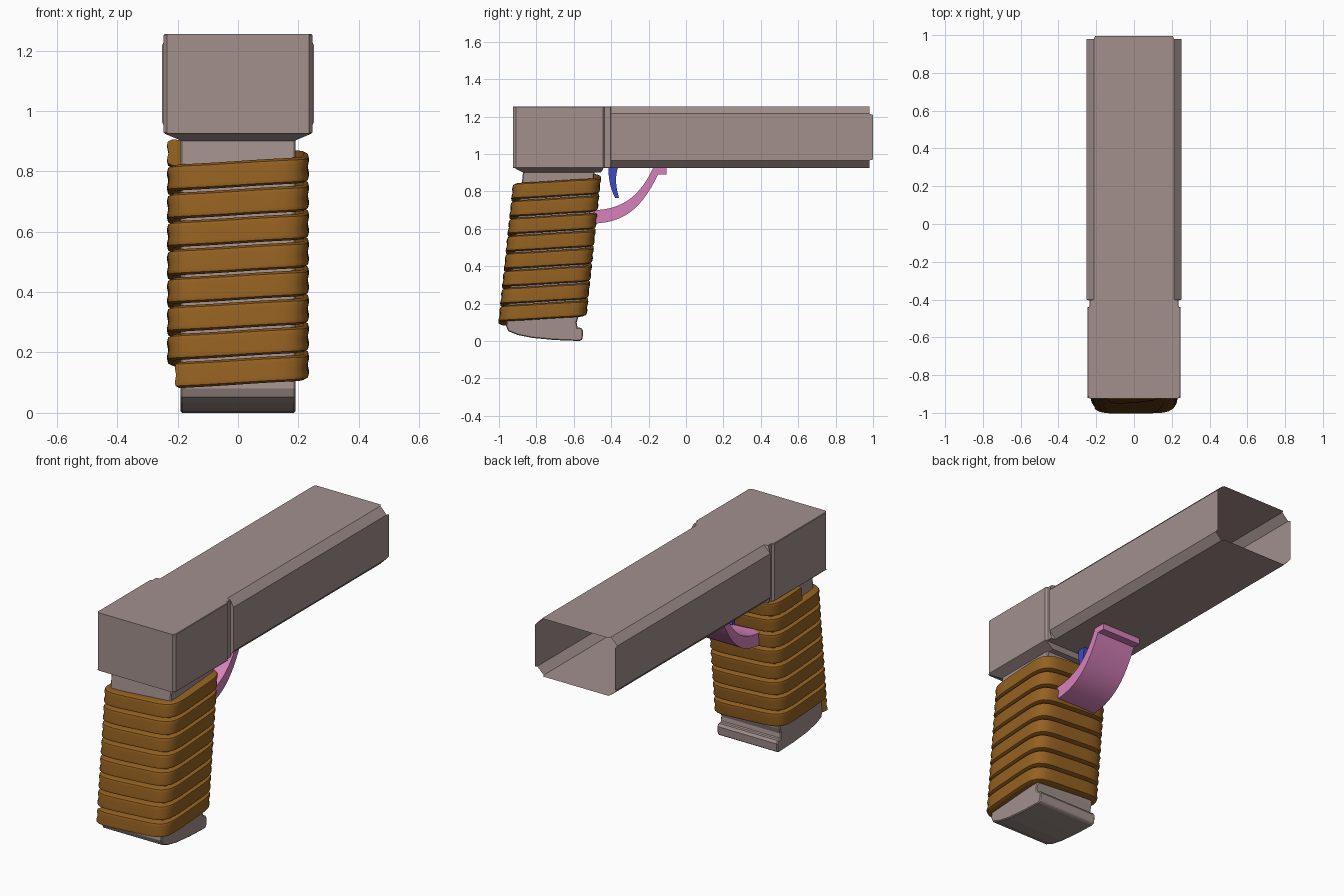
import bpy, bmesh, math

if "Cube" in bpy.data.objects:
    bpy.data.objects.remove(bpy.data.objects["Cube"])


def material(name, rgb):
    m = bpy.data.materials.new(name)
    m.diffuse_color = (*rgb, 1)
    m.use_nodes = True
    m.node_tree.nodes["Principled BSDF"].inputs["Base Color"].default_value = m.diffuse_color
    return m


TAUPE = material("taupe_metal", (0.36, 0.28, 0.27))
BROWN = material("brown_leather", (0.30, 0.12, 0.015))
PINK = material("pink_metal", (0.68, 0.22, 0.50))
BLUE = material("blue_metal", (0.05, 0.07, 0.55))


def make_object(name, bm, mat, smooth=None, fix=True):
    if fix:
        bmesh.ops.recalc_face_normals(bm, faces=bm.faces)
    mesh = bpy.data.meshes.new(name)
    bm.to_mesh(mesh)
    bm.free()
    mesh.materials.append(mat)
    ob = bpy.data.objects.new(name, mesh)
    bpy.context.collection.objects.link(ob)
    if smooth:
        bpy.ops.object.select_all(action='DESELECT')
        ob.select_set(True)
        bpy.context.view_layer.objects.active = ob
        bpy.ops.object.shade_smooth_by_angle(angle=math.radians(smooth))
    return ob


def loft(bm, rings, cap_start=True, cap_end=True):
    rows = [[bm.verts.new(p) for p in r] for r in rings]
    n = len(rows[0])
    for a, b in zip(rows, rows[1:]):
        for i in range(n):
            j = (i + 1) % n
            bm.faces.new((a[i], a[j], b[j], b[i]))
    if cap_start:
        bm.faces.new(rows[0][::-1])
    if cap_end:
        bm.faces.new(rows[-1])
    return rows


def side_profile(name, pts, half, mat, smooth=None):
    """Extrude a (y, z) outline across x."""
    bm = bmesh.new()
    loft(bm, [[(x, y, z) for y, z in pts] for x in (-half, half)])
    return make_object(name, bm, mat, smooth)


# Slide: closed rear block, narrow groove, chamfered hollow barrel
Z0, Z1 = 0.925, 1.255


def octagon(y, hx, c):
    quarter = [(hx, Z0 + c), (hx, Z1 - c), (hx - c, Z1)]
    right = [(hx - c, Z0)] + quarter
    pts = right + [(-x, z) for x, z in reversed(right)]
    return [(x, y, z) for x, z in pts]


bm = bmesh.new()
rows = loft(bm, [octagon(-0.925, 0.235, 0.003), octagon(-0.91, 0.246, 0.003),
                 octagon(-0.445, 0.246, 0.003), octagon(-0.435, 0.236, 0.003),
                 octagon(-0.405, 0.236, 0.003), octagon(-0.40, 0.252, 0.04),
                 octagon(0.98, 0.252, 0.04)], cap_end=False)
# Muzzle lips: side, top and bottom panels reach past the notched corners
end = rows[-1]
for i, j, dy in ((1, 2, 0.02), (5, 6, 0.02), (3, 4, 0.015), (7, 0, 0.015)):
    a, b = end[i], end[j]
    mid = (a.co + b.co) / 2
    tips = []
    for v in (b, a):
        p = v.co + (mid - v.co).normalized() * 0.006
        p.y += dy
        tips.append(bm.verts.new(p))
    bm.faces.new((a, b, *tips))
make_object("slide", bm, TAUPE)

# Sloped collar under the rear block
bm = bmesh.new()
loft(bm, [[(-hx, y0, z), (hx, y0, z), (hx, y1, z), (-hx, y1, z)]
          for hx, y0, y1, z in ((0.246, -0.92, -0.44, 0.926),
                                (0.185, -0.87, -0.455, 0.90))])
make_object("slide_collar", bm, TAUPE)

# Grip core with curved foot and toe
core = side_profile("grip_core", [
    (-0.57, 0.0), (-0.70, 0.005), (-0.82, 0.016), (-0.90, 0.032), (-0.95, 0.052),
    (-0.962, 0.08), (-0.955, 0.13), (-0.87, 0.915), (-0.488, 0.915),
    (-0.575, 0.13), (-0.585, 0.10), (-0.58, 0.072), (-0.56, 0.07),
    (-0.55, 0.055), (-0.553, 0.008)], 0.19, TAUPE)
bev = core.modifiers.new("Bevel", 'BEVEL')
bev.width, bev.segments, bev.limit_method = 0.005, 1, 'ANGLE'
bev.angle_limit = math.radians(60)

# Helical leather wrap round the slanted grip
PITCH, TURNS, STEPS, N = 0.0935, 7.9, 64, 6
SECTION = [(-0.005, -0.040), (0.028, -0.043), (0.042, -0.036), (0.045, -0.024),
           (0.040, 0.0), (0.045, 0.024), (0.042, 0.036), (0.028, 0.043), (-0.005, 0.040)]


def wrap_ring(t):
    a = math.radians(225) + 2 * math.pi * t
    c, s = math.cos(a), math.sin(a)
    ring = []
    for off, dz in SECTION:
        h = 0.19 + off
        r = h * (abs(c) ** N + abs(s) ** N) ** (-1 / N)
        z = 0.125 + PITCH * t + dz
        ring.append((r * c, -0.766 + 0.105 * (z - 0.13) + r * s, z))
    return ring


bm = bmesh.new()
loft(bm, [wrap_ring(k / STEPS) for k in range(int(TURNS * STEPS) + 1)])
make_object("grip_wrap", bm, BROWN, 40)


# Trigger guard: curved strap between two Bezier edges
def bezier(p0, p1, p2, p3, n=14):
    out = []
    for k in range(n + 1):
        t = k / n
        u = 1 - t
        out.append(tuple(u**3 * a + 3 * u * u * t * b + 3 * u * t * t * c + t**3 * d
                         for a, b, c, d in zip(p0, p1, p2, p3)))
    return out


lower = bezier((-0.54, 0.628), (-0.34, 0.62), (-0.24, 0.70), (-0.15, 0.89))
upper = bezier((-0.175, 0.928), (-0.25, 0.76), (-0.36, 0.69), (-0.54, 0.70))
side_profile("trigger_guard", lower + [(-0.105, 0.89), (-0.105, 0.928)] + upper,
             0.125, PINK, 30)

# Trigger
front = bezier((-0.362, 0.93), (-0.382, 0.88), (-0.375, 0.82), (-0.358, 0.765), 8)
back = bezier((-0.378, 0.765), (-0.405, 0.81), (-0.415, 0.87), (-0.415, 0.93), 8)
side_profile("trigger", front + back, 0.04, BLUE, 30)
